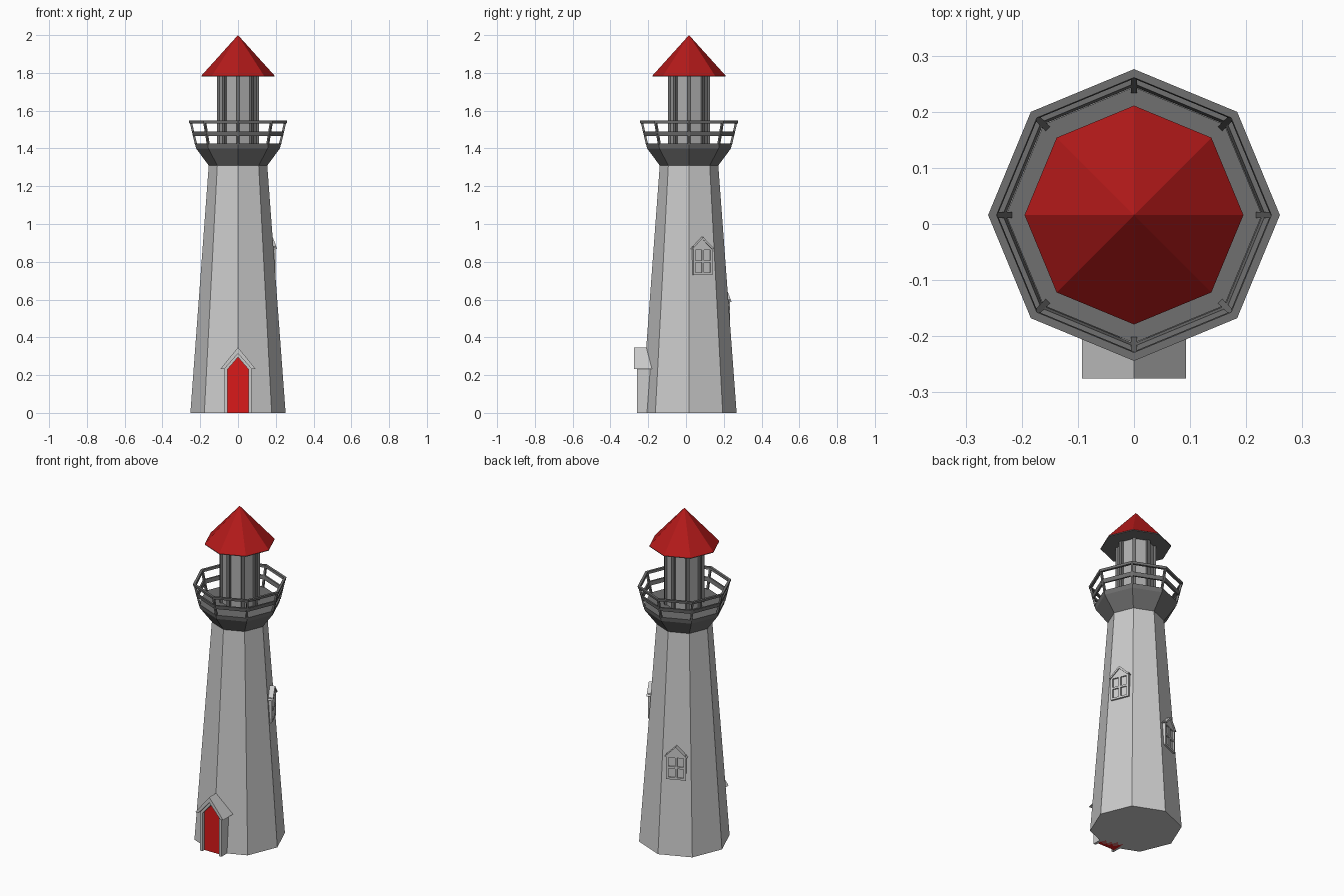
import bpy, bmesh
from math import pi, sin, cos, radians
from mathutils import Matrix, Vector

if "Cube" in bpy.data.objects:
    bpy.data.objects.remove(bpy.data.objects["Cube"])

CY = 0.016  # tower axis lies slightly behind the origin because of the porch
AXIS = Vector((0, CY, 0))


def material(name, rgb):
    m = bpy.data.materials.new(name)
    m.diffuse_color = (*rgb, 1)
    m.use_nodes = True
    m.node_tree.nodes["Principled BSDF"].inputs["Base Color"].default_value = m.diffuse_color
    return m


RED = material("door_red", (0.7, 0.01, 0.01))
ROOF = material("roof_red", (0.45, 0.01, 0.01))
DARK = material("dark_iron", (0.16, 0.16, 0.16))
GLASS = material("lantern_grey", (0.42, 0.42, 0.42))


def finish(name, bm, mat=None):
    bmesh.ops.recalc_face_normals(bm, faces=bm.faces)
    me = bpy.data.meshes.new(name)
    bm.to_mesh(me)
    bm.free()
    ob = bpy.data.objects.new(name, me)
    bpy.context.collection.objects.link(ob)
    if mat:
        me.materials.append(mat)
    return ob


def octagon(name, profile, mat=None, hoop=False):
    """Turn an (r, z) profile into eight flat sides; hoop closes the profile on itself."""
    bm = bmesh.new()
    rings = [[bm.verts.new((r * cos(k * pi / 4), CY + r * sin(k * pi / 4), z))
              for k in range(8)] for r, z in profile]
    pairs = list(zip(rings, rings[1:]))
    if hoop:
        pairs.append((rings[-1], rings[0]))
    else:
        bm.faces.new(rings[0])
        bm.faces.new(rings[-1])
    for a, b in pairs:
        for k in range(8):
            n = (k + 1) % 8
            bm.faces.new((a[k], a[n], b[n], b[k]))
    bmesh.ops.remove_doubles(bm, verts=bm.verts, dist=1e-5)
    return finish(name, bm, mat)


def add_prism(bm, outline, y0, y1):
    """Extrude an (x, z) outline between two depths."""
    a = [bm.verts.new((x, y0, z)) for x, z in outline]
    b = [bm.verts.new((x, y1, z)) for x, z in outline]
    bm.faces.new(a)
    bm.faces.new(b)
    for i in range(len(a)):
        j = (i + 1) % len(a)
        bm.faces.new((a[i], a[j], b[j], b[i]))


def prism(name, outline, y0, y1, mat=None):
    bm = bmesh.new()
    add_prism(bm, outline, y0, y1)
    return finish(name, bm, mat)


def rect(x0, x1, z0, z1):
    return [(x0, z0), (x1, z0), (x1, z1), (x0, z1)]


def corner_posts(name, r0, z0, r1, z1, depth, width, mat):
    """Eight posts at the corners, leaning from r0 to r1 (outer faces)."""
    bm = bmesh.new()
    for k in range(8):
        start = len(bm.verts)
        add_prism(bm, [(r0 - depth, z0), (r0, z0), (r1, z1), (r1 - depth, z1)],
                  -width / 2, width / 2)
        bm.verts.ensure_lookup_table()
        bmesh.ops.transform(bm, verts=bm.verts[start:],
                            matrix=Matrix.Translation(AXIS) @ Matrix.Rotation(k * pi / 4, 4, 'Z'))
    return finish(name, bm, mat)


# Tower and gallery
octagon("tower", [(0.252, 0), (0.155, 1.31)])
octagon("gallery", [(0.155, 1.31), (0.222, 1.4), (0.228, 1.425)], DARK)

# Railing
corner_posts("railing_posts", 0.228, 1.42, 0.256, 1.54, 0.012, 0.011, DARK)
octagon("top_rail", [(0.243, 1.533), (0.258, 1.533), (0.26, 1.547), (0.245, 1.547)], DARK, True)
octagon("middle_rail", [(0.229, 1.467), (0.239, 1.467), (0.244, 1.49), (0.234, 1.49)], DARK, True)

# Lantern room and roof
octagon("lantern_glass", [(0.102, 1.42), (0.102, 1.785)], GLASS)
corner_posts("lantern_posts", 0.111, 1.42, 0.111, 1.785, 0.022, 0.02, DARK)
octagon("roof_underside", [(0.194, 1.78), (0.194, 1.784)], DARK)
octagon("roof", [(0.195, 1.784), (0.0, 2.0)], ROOF)

# Door and porch
prism("door", [(-0.058, 0), (0.058, 0), (0.058, 0.232), (0, 0.298), (-0.058, 0.232)],
      -0.24, -0.15, RED)
prism("door_frame", [(-0.071, 0), (-0.056, 0), (-0.056, 0.23), (0, 0.295), (0.056, 0.23),
                     (0.056, 0), (0.071, 0), (0.071, 0.245), (0, 0.325), (-0.071, 0.245)],
      -0.26, -0.15)
prism("porch_roof", [(-0.093, 0.233), (-0.072, 0.233), (0, 0.314), (0.072, 0.233),
                     (0.093, 0.233), (0, 0.347)], -0.275, -0.15)


# Windows: built facing front, then turned onto their tower face
def window(name, azimuth, z, d):
    bm = bmesh.new()
    bars = [rect(-0.055, -0.043, 0, 0.15), rect(0.043, 0.055, 0, 0.15),
            rect(-0.006, 0.006, 0.012, 0.138), rect(-0.055, 0.055, 0, 0.012),
            rect(-0.055, 0.055, 0.066, 0.078), rect(-0.055, 0.055, 0.132, 0.146)]
    for bar in bars:
        add_prism(bm, bar, -d, -d + 0.05)
    add_prism(bm, rect(-0.05, 0.05, 0.005, 0.145), -d + 0.008, -d + 0.05)
    add_prism(bm, [(-0.05, 0.14), (0.05, 0.14), (0, 0.192)], -d, -d + 0.05)
    add_prism(bm, [(-0.063, 0.138), (-0.05, 0.138), (0, 0.186), (0.05, 0.138),
                   (0.063, 0.138), (0, 0.2)], -d - 0.006, -d + 0.05)
    ob = finish(name, bm)
    ob.matrix_world = (Matrix.Translation(AXIS + Vector((0, 0, z)))
                       @ Matrix.Rotation(radians(azimuth + 90), 4, 'Z'))


window("upper_window", 22.5, 0.73, 0.193)
window("lower_window", 112.5, 0.45, 0.212)
